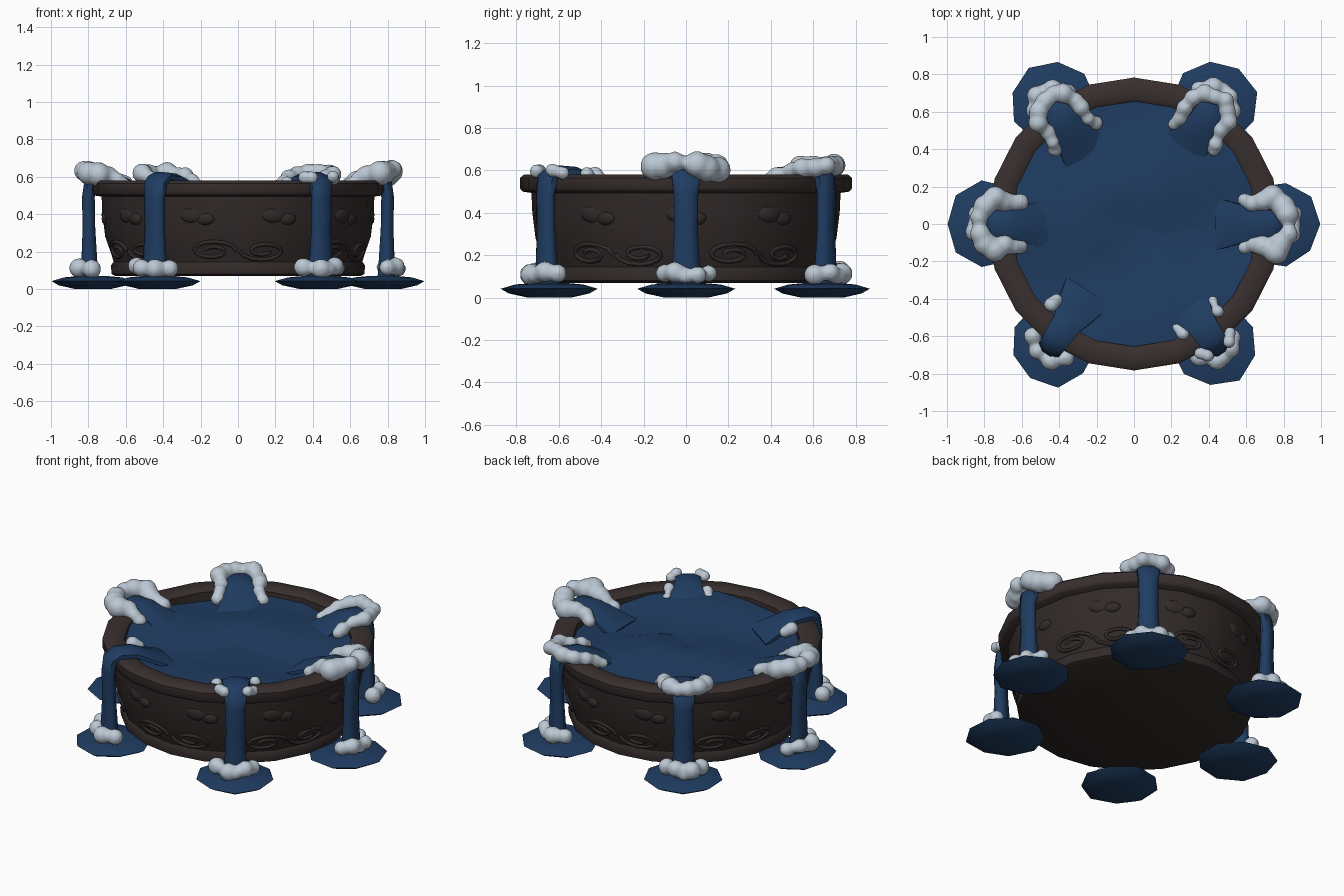
import bpy, bmesh, math, random
from mathutils import Vector, Matrix

if "Cube" in bpy.data.objects:
    bpy.data.objects.remove(bpy.data.objects["Cube"])
random.seed(4)

def mat(name, c):
    m = bpy.data.materials.new(name)
    m.diffuse_color = (*c, 1)
    m.use_nodes = True
    m.node_tree.nodes["Principled BSDF"].inputs["Base Color"].default_value = m.diffuse_color
    return m
WOOD = mat("dark brown stone", (0.031, 0.023, 0.022))
RIM = mat("brown rim", (0.040, 0.029, 0.028))
WATER = mat("deep blue water", (0.014, 0.046, 0.122))
FOAM = mat("pale foam", (0.50, 0.58, 0.66))

def finish(bm, name, m, angle=40):
    bmesh.ops.recalc_face_normals(bm, faces=bm.faces)
    me = bpy.data.meshes.new(name)
    bm.to_mesh(me); bm.free()
    ob = bpy.data.objects.new(name, me)
    bpy.context.collection.objects.link(ob)
    me.materials.append(m)
    bpy.ops.object.select_all(action='DESELECT')
    ob.select_set(True)
    bpy.context.view_layer.objects.active = ob
    bpy.ops.object.shade_smooth_by_angle(angle=math.radians(angle))
    return ob

def bridge(bm, loops, closed=False):
    n = len(loops[0])
    pairs = list(zip(loops, loops[1:])) + ([(loops[-1], loops[0])] if closed else [])
    for a, b in pairs:
        for i in range(n):
            bm.faces.new((a[i], a[(i + 1) % n], b[(i + 1) % n], b[i]))

def lathe(name, prof, n, m, closed):
    bm = bmesh.new()
    loops = [[bm.verts.new((r * math.cos(math.pi / 2 + i * math.tau / n),
                            r * math.sin(math.pi / 2 + i * math.tau / n), z))
              for i in range(n)] for r, z in prof]
    bridge(bm, loops, closed)
    if not closed:
        bm.faces.new(loops[0]); bm.faces.new(loops[-1])
    return finish(bm, name, m, 45)

# basin body and rim
lathe("basin_body", [(.655, .07), (.675, .08), (.68, .125), (.665, .145), (.675, .18), (.71, .28),
                     (.725, .40), (.73, .51), (.67, .505), (.65, .46)], 20, WOOD, False)
lathe("basin_rim", [(.77, .50), (.783, .515), (.783, .565), (.765, .58), (.675, .58),
                    (.655, .565), (.655, .48), (.70, .49)], 20, RIM, True)

def body_r(z):
    return .668 + (z - .15) * .32 if z < .28 else .71 + (z - .28) * .12

# carved bumps around the upper wall
bm = bmesh.new()
for i in range(10):
    a = -math.pi / 2 + math.radians(18 + 36 * i)
    for off, dz, s in ((-.025, .01, 1), (.045, -.01, .75)):
        M = (Matrix.Rotation(a, 4, 'Z') @ Matrix.Translation((.708, off, .385 + dz))
             @ Matrix.Diagonal((.022, .07 * s, .045 * s, 1)))
        bmesh.ops.create_icosphere(bm, subdivisions=2, radius=1, matrix=M)
finish(bm, "wall_bumps", WOOD)

# carved scrolls around the lower wall
cu = bpy.data.curves.new("wall_scrolls", 'CURVE')
cu.dimensions = '3D'
cu.bevel_depth = .011
cu.bevel_resolution = 1
for i in range(6):
    a0 = -math.pi / 2 + i * math.pi / 3
    for sx in (-1, 1):
        sp = cu.splines.new('POLY')
        N = 20
        sp.points.add(N - 1)
        for k in range(N):
            t = k / (N - 1)
            rad, ph = .055 * (1 - .75 * t), math.pi + t * 3.0 * math.pi
            x = sx * (.14 + 2.4 * rad * math.cos(ph))
            z = .205 + rad * math.sin(ph) * sx
            a, r = a0 + x / .69, body_r(z) - .005
            sp.points[k].co = (r * math.cos(a), r * math.sin(a), z, 1)
sc = bpy.data.objects.new("wall_scrolls", cu)
bpy.context.collection.objects.link(sc)
cu.materials.append(WOOD)

# wavy water surface
bm = bmesh.new()
def wave(x, y):
    return .54 + .018 * math.sin(7 * x + 2 * y + 1) + .018 * math.sin(8 * y - 3 * x) + random.uniform(-.008, .008)
loops = []
for r in (.12, .24, .36, .48, .58, .675):
    loop = []
    for i in range(20):
        a = math.pi / 2 + i * math.tau / 20
        x, y = r * math.cos(a), r * math.sin(a)
        loop.append(bm.verts.new((x, y, wave(x, y))))
    loops.append(loop)
bridge(bm, loops)
c = bm.verts.new((0, 0, .53))
for i in range(20):
    bm.faces.new((c, loops[0][i], loops[0][(i + 1) % 20]))
finish(bm, "water_surface", WATER, 60)

# spilling streams: radius, height, half width, half thickness
PATH = [(.44, .505, .14, .02), (.55, .545, .11, .025), (.65, .588, .08, .03), (.745, .595, .072, .03),
        (.79, .565, .066, .035), (.80, .49, .058, .034), (.797, .32, .056, .034),
        (.795, .16, .064, .042), (.795, .05, .075, .05)]

def stream(ang):
    bm = bmesh.new()
    loops = []
    for i, (r, z, w, t) in enumerate(PATH):
        p, q = PATH[max(i - 1, 0)], PATH[min(i + 1, len(PATH) - 1)]
        d = Vector((q[0] - p[0], q[1] - p[1])).normalized()
        nr, nz = -d.y, d.x
        loop = []
        for k in range(8):
            b = (k + .5) * math.tau / 8
            u, v = 1.08 * w * math.cos(b), 1.08 * t * math.sin(b)
            loop.append(bm.verts.new((r + nr * v, u, z + nz * v)))
        loops.append(loop)
    bridge(bm, loops)
    bm.faces.new(loops[0]); bm.faces.new(loops[-1])
    bm.transform(Matrix.Rotation(ang, 4, 'Z'))
    finish(bm, "spilling_stream", WATER, 60)

# splash pools on the ground
def pool(ang):
    bm = bmesh.new()
    prof = [(.10, .0), (.19, .02), (.228, .042), (.16, .062), (.07, .07)]
    jit = [random.uniform(.95, 1.03) for _ in range(9)]
    loops = [[bm.verts.new((.775 + jit[k] * r * math.cos(k * math.tau / 9),
                            jit[k] * r * math.sin(k * math.tau / 9) * 1.02, z)) for k in range(9)]
             for r, z in prof]
    bridge(bm, loops)
    bm.faces.new(loops[0]); bm.faces.new(loops[-1])
    bm.transform(Matrix.Rotation(ang, 4, 'Z'))
    finish(bm, "splash_pool", WATER, 60)

# foam clumps: radius, sideways offset, height, size (mirrored sideways)
BIG = [(.60, .12, .56, .042), (.64, .115, .58, .046), (.69, .12, .60, .05), (.75, .14, .61, .06),
       (.79, .10, .62, .06), (.82, .045, .635, .056)]
MID = [(.56, .125, .55, .036), (.61, .12, .575, .04), (.67, .115, .595, .044), (.73, .12, .61, .05),
       (.79, .08, .62, .052), (.815, .03, .62, .045)]
SMALL = [(.58, .12, .555, .032), (.63, .11, .575, .034), (.77, .095, .595, .038), (.81, .065, .60, .038)]
TINY = [(.57, .125, .555, .036), (.61, .12, .57, .036)]
BASE = [(.79, .105, .115, .046), (.85, .05, .115, .048), (.855, 0, .105, .035)]

def foam(ang, rim, rim_sides):
    bm = bmesh.new()
    blobs = [(b, s) for b in rim for s in rim_sides] + [(b, s) for b in BASE for s in (-1, 1)]
    for (r, u, z, s), side in blobs:
        j = lambda: random.uniform(-.01, .01)
        k = s * random.uniform(.92, 1.2)
        M = (Matrix.Rotation(ang, 4, 'Z') @ Matrix.Translation((r + j(), side * u + j(), z + j()))
             @ Matrix.Rotation(random.random() * 3, 4, 'Z'))
        bmesh.ops.create_icosphere(bm, subdivisions=2, radius=k, matrix=M)
    ob = finish(bm, "foam_clump", FOAM, 60)
    md = ob.modifiers.new("merge", 'REMESH')
    md.mode = 'VOXEL'
    md.voxel_size = .013
    md.use_smooth_shade = True
    sm = ob.modifiers.new("soften", 'SMOOTH')
    sm.factor = .5
    sm.iterations = 6

both = (-1, 1)
for deg, rim, sides in ((0, BIG, both), (56, MID, both), (124, MID, both),
                        (180, BIG, both), (236, TINY, (-1,)), (304, SMALL, both)):
    a = math.radians(deg)
    stream(a)
    pool(a)
    foam(a, rim, sides)
